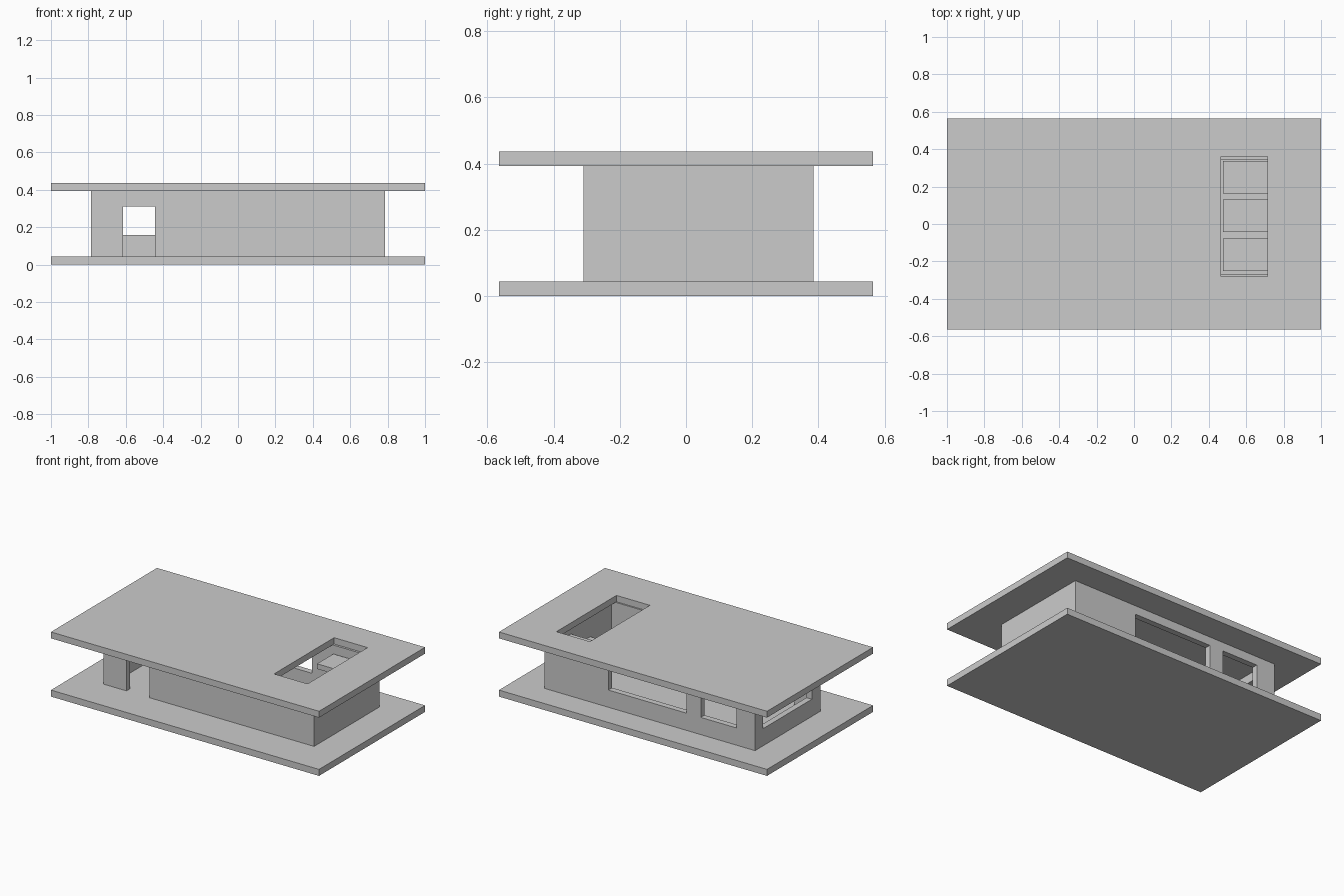
import bpy

if "Cube" in bpy.data.objects:
    bpy.data.objects.remove(bpy.data.objects["Cube"])

concrete = bpy.data.materials.new("light_grey")
concrete.diffuse_color = (0.6, 0.6, 0.6, 1)
concrete.use_nodes = True
concrete.node_tree.nodes["Principled BSDF"].inputs["Base Color"].default_value = concrete.diffuse_color


def box(name, x, y, z):
    """Axis-aligned box given as (low, high) ranges."""
    spans = (x, y, z)
    bpy.ops.mesh.primitive_cube_add(size=1, location=[(a + b) / 2 for a, b in spans])
    ob = bpy.context.object
    ob.name = name
    ob.scale = [b - a for a, b in spans]
    bpy.ops.object.transform_apply(location=False, rotation=False, scale=True)
    ob.data.materials.append(concrete)
    return ob


def cut(target, name, x, y, z):
    """Subtract a hidden box from the target."""
    cutter = box(name, x, y, z)
    cutter.hide_render = True
    cutter.display_type = 'WIRE'
    mod = target.modifiers.new(name, 'BOOLEAN')
    mod.operation = 'DIFFERENCE'
    mod.solver = 'EXACT'
    mod.object = cutter


# Floor and roof slabs, with the stairwell opening in the roof
box("floor_slab", (-1, 1), (-0.565, 0.565), (0, 0.044))
roof = box("roof_slab", (-1, 1), (-0.565, 0.565), (0.393, 0.436))
cut(roof, "stairwell_cutter", (0.465, 0.715), (-0.28, 0.36), (0.3, 0.5))

# Hollow outer walls
walls = box("walls", (-0.785, 0.785), (-0.31, 0.385), (0.044, 0.393))
cut(walls, "room_cutter", (-0.745, 0.745), (-0.27, 0.345), (-0.1, 0.6))

# Front door, two back windows and a left window
cut(walls, "door_cutter", (-0.615, -0.445), (-0.4, -0.2), (-0.1, 0.31))
sill, head = 0.16, 0.335
cut(walls, "large_back_window_cutter", (-0.275, 0.31), (0.3, 0.45), (sill, head))
cut(walls, "small_back_window_cutter", (-0.645, -0.38), (0.3, 0.45), (sill, head))
cut(walls, "left_window_cutter", (-0.85, -0.7), (-0.22, 0.30), (sill, head))

# Open stair treads rising toward the back, fixed to the right wall
for i in range(3):
    y = -0.25 + 0.207 * i
    top = 0.1425 + 0.0975 * i
    box(f"stair_tread_{i + 1}", (0.475, 0.745), (y, y + 0.173), (top - 0.035, top))
